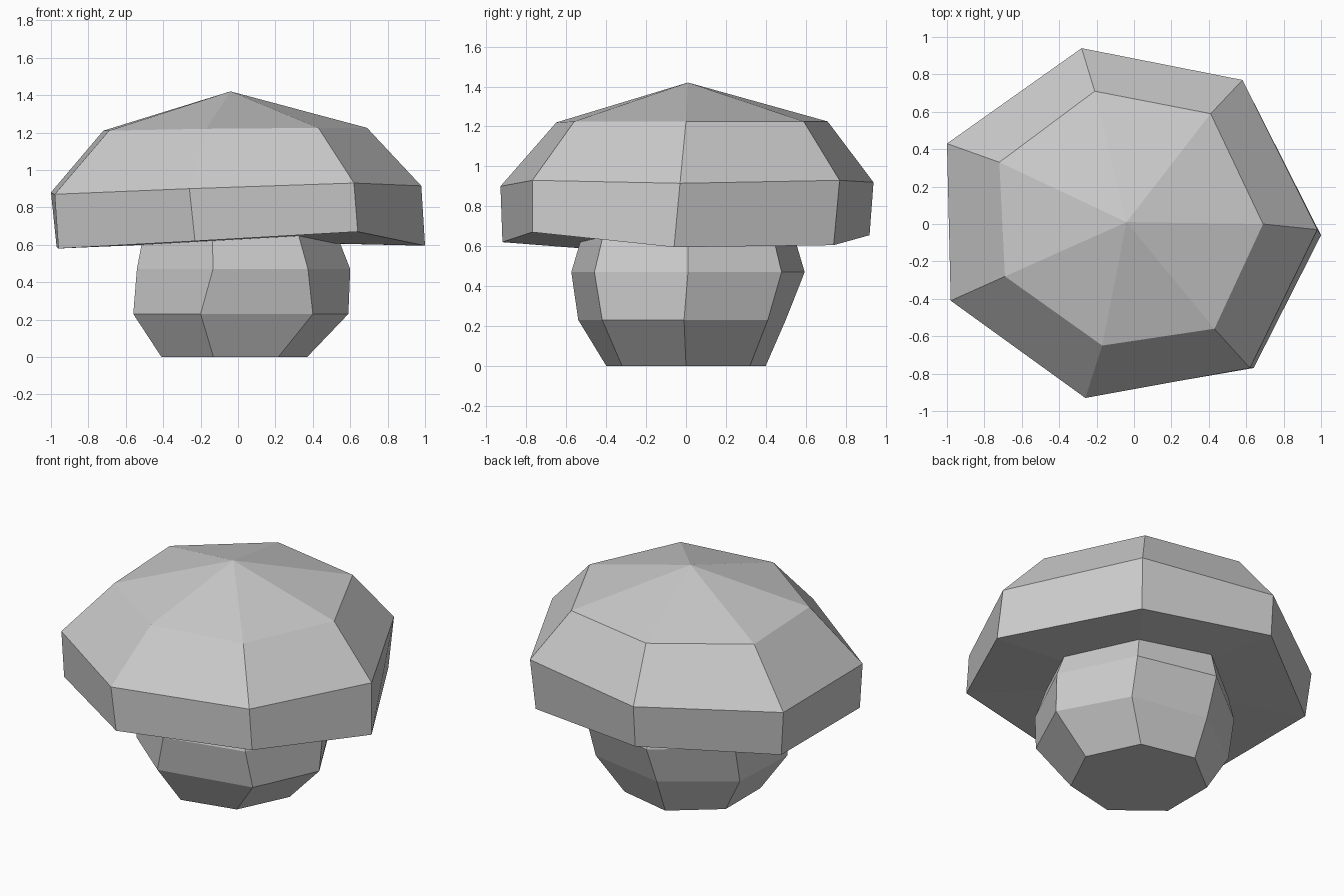
import bpy
import bmesh
from math import cos, sin, tau

SIDES = 7

old = bpy.data.objects.get("Cube")
if old:
    bpy.data.objects.remove(old, do_unlink=True)


def make_material(name, colour):
    mat = bpy.data.materials.new(name)
    mat.use_nodes = True
    mat.diffuse_color = colour
    mat.node_tree.nodes["Principled BSDF"].inputs["Base Color"].default_value = colour
    return mat


def heptagon(radius, z, centre_x, centre_y=0.0):
    """Regular seven-sided ring with one corner on the +x side."""
    return [(centre_x + radius * cos(tau * i / SIDES),
             centre_y + radius * sin(tau * i / SIDES), z) for i in range(SIDES)]


def loft(name, rings, material, bottom, top):
    """Join rings from bottom to top, closing each end with a fan to a point."""
    bm = bmesh.new()
    loops = [[bm.verts.new(p) for p in ring] for ring in rings]
    low, high = bm.verts.new(bottom), bm.verts.new(top)
    for i in range(SIDES):
        j = (i + 1) % SIDES
        for a, b in zip(loops, loops[1:]):
            bm.faces.new((a[i], a[j], b[j], b[i]))
        bm.faces.new((loops[0][j], loops[0][i], low))
        bm.faces.new((loops[-1][i], loops[-1][j], high))
    bmesh.ops.recalc_face_normals(bm, faces=bm.faces[:])
    mesh = bpy.data.meshes.new(name)
    bm.to_mesh(mesh)
    bm.free()
    mesh.materials.append(material)
    obj = bpy.data.objects.new(name, mesh)
    bpy.context.collection.objects.link(obj)
    return obj


grey = make_material("light grey", (0.6, 0.6, 0.6, 1.0))

# Stem: faceted barrel, its top tucked inside the cap
stem_rings = [
    heptagon(0.41, 0.0, -0.04),
    heptagon(0.53, 0.23, 0.02, -0.02),
    heptagon(0.6, 0.47, 0.0, 0.01),
    heptagon(0.53, 0.7, -0.02, 0.01),
]
# Hand-shaped bulge of the second ring
stem_rings[1] = [(0.59, -0.01, 0.23), (0.36, 0.41, 0.23), (-0.14, 0.5, 0.23),
                 (-0.54, 0.22, 0.23), (-0.56, -0.24, 0.23), (-0.2, -0.54, 0.23),
                 (0.4, -0.42, 0.23)]
loft("stem", stem_rings, grey, (-0.04, 0.0, 0.0), (-0.02, 0.0, 0.7))

# Cap: uneven rim, sloping shoulder and shallow peak
rim_low = [(1.0, -0.06, 0.595), (0.56, 0.74, 0.605), (-0.28, 0.92, 0.655),
           (-0.97, 0.41, 0.59), (-0.96, -0.41, 0.58), (-0.23, -0.92, 0.62),
           (0.64, -0.77, 0.67)]
rim_high = [(0.98, -0.03, 0.915), (0.58, 0.77, 0.93), (-0.28, 0.94, 0.92),
            (-1.0, 0.43, 0.88), (-0.98, -0.41, 0.87), (-0.26, -0.93, 0.9),
            (0.62, -0.77, 0.93)]
shoulder = [(0.69, 0.0, 1.225), (0.41, 0.59, 1.225), (-0.21, 0.71, 1.225),
            (-0.72, 0.33, 1.21), (-0.69, -0.28, 1.21), (-0.17, -0.65, 1.22),
            (0.43, -0.56, 1.225)]
loft("cap", [rim_low, rim_high, shoulder], grey,
     (-0.03, 0.0, 0.62), (-0.04, 0.01, 1.42))
